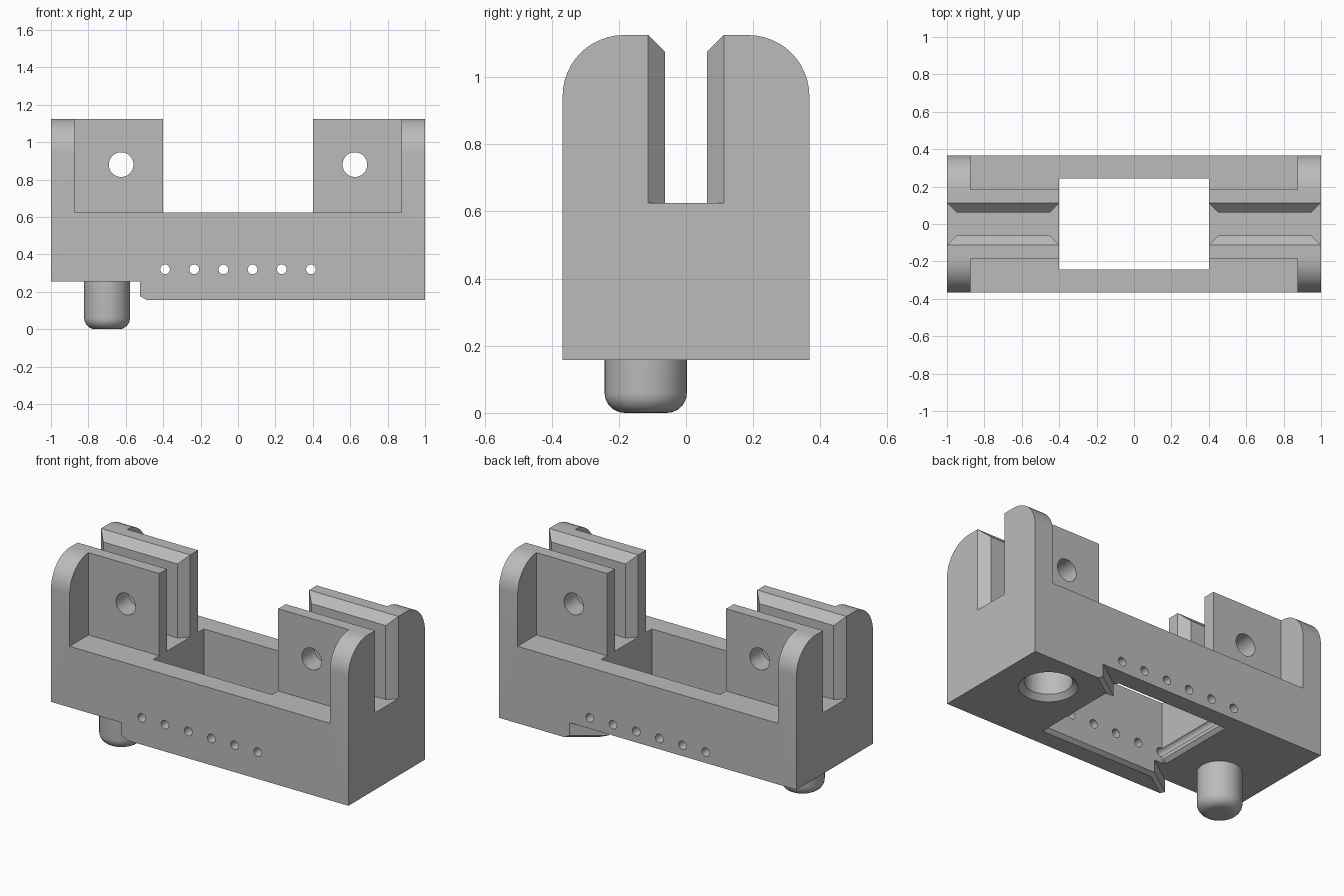
import bpy, bmesh
from math import sin, cos, pi, atan2
from mathutils import Matrix

cube = bpy.data.objects.get("Cube")
if cube:
    bpy.data.objects.remove(cube, do_unlink=True)

grey = bpy.data.materials.new("plain grey")
grey.use_nodes = True
grey.diffuse_color = (0.5, 0.5, 0.5, 1)
grey.node_tree.nodes["Principled BSDF"].inputs["Base Color"].default_value = (0.5, 0.5, 0.5, 1)

# Main dimensions
HALF_Y, LOW, HIGH, DECK, TOP = 0.3675, 0.157, 0.254, 0.625, 1.125
WALL_Y, TOWER_X, PLATE_X = 0.1855, 0.4, 0.875
OPEN_Y, BEVEL = 0.2425, 0.02


def make_object(name, bm):
    bmesh.ops.recalc_face_normals(bm, faces=bm.faces)
    mesh = bpy.data.meshes.new(name)
    bm.to_mesh(mesh)
    bm.free()
    mesh.materials.append(grey)
    obj = bpy.data.objects.new(name, mesh)
    bpy.context.collection.objects.link(obj)
    return obj


def loft(name, bottom, top):
    """Closed solid between two matching loops of 3D points."""
    bm = bmesh.new()
    a = [bm.verts.new(p) for p in bottom]
    b = [bm.verts.new(p) for p in top]
    bm.faces.new(a)
    bm.faces.new(b)
    n = len(a)
    for i in range(n):
        j = (i + 1) % n
        bm.faces.new((a[i], a[j], b[j], b[i]))
    return make_object(name, bm)


def prism_z(name, pts, z0, z1):
    return loft(name, [(x, y, z0) for x, y in pts], [(x, y, z1) for x, y in pts])


def prism_x(name, pts, half):
    return loft(name, [(-half, y, z) for y, z in pts], [(half, y, z) for y, z in pts])


def rect(x0, x1, y0, y1):
    return [(x0, y0), (x1, y0), (x1, y1), (x0, y1)]


def lathe(name, profile, x, y, steps=48):
    """Spin a profile of (radius, z) points about a vertical axis."""
    bm = bmesh.new()
    rings = [[bm.verts.new((x + r * cos(2 * pi * i / steps), y + r * sin(2 * pi * i / steps), z))
              for i in range(steps)] for r, z in profile]
    for a, b in zip(rings, rings[1:]):
        for i in range(steps):
            j = (i + 1) % steps
            bm.faces.new((a[i], a[j], b[j], b[i]))
    bm.faces.new(rings[0])
    bm.faces.new(rings[-1])
    return make_object(name, bm)


def cross_hole(x, z, r, steps):
    """Cylinder cutter running front to back."""
    bm = bmesh.new()
    bmesh.ops.create_cone(bm, cap_ends=True, segments=steps, radius1=r, radius2=r, depth=2,
                          matrix=Matrix.Translation((x, 0, z)) @ Matrix.Rotation(pi / 2, 4, 'X'))
    return make_object("hole_cutter", bm)


def cut(target, cutter):
    cutter.hide_render = True
    mod = target.modifiers.new("cut", 'BOOLEAN')
    mod.operation, mod.solver, mod.object = 'DIFFERENCE', 'EXACT', cutter
    bpy.context.view_layer.objects.active = target
    bpy.ops.object.modifier_apply(modifier=mod.name)
    bpy.data.objects.remove(cutter, do_unlink=True)


# Body: block with rounded upper shoulders, extruded along its length
radius = HALF_Y - WALL_Y
arc = [(WALL_Y + radius * cos(a), TOP - radius + radius * sin(a))
       for a in (pi / 2 * i / 12 for i in range(13))]
outline = [(-HALF_Y, LOW), (HALF_Y, LOW)] + arc + [(-y, z) for y, z in reversed(arc)]
body = prism_x("holder_body", outline, 1)

# Slots along both towers, flared at their ends and along the top
half_slot = [(-1.05, 0.1625), (-0.95, 0.0625), (-0.45, 0.0625), (-0.4, 0.1125)]
half_slot += [(-x, y) for x, y in reversed(half_slot)]
slot = half_slot + [(x, -y) for x, y in reversed(half_slot)]
cut(body, prism_z("slot_cutter", slot, DECK, 1.5))
cut(body, prism_x("flare_cutter", [(-0.0625, 1.075), (0.0625, 1.075), (0.1625, 1.175), (-0.1625, 1.175)], 1.1))

# Clear the middle and the sides of the towers in one plan shape
side = [(-PLATE_X, -1), (PLATE_X, -1), (PLATE_X, -WALL_Y), (TOWER_X, -WALL_Y)]
plan = side + [(x, -y) for x, y in reversed(side)]
plan += [(-PLATE_X, WALL_Y), (-TOWER_X, WALL_Y), (-TOWER_X, -WALL_Y), (-PLATE_X, -WALL_Y)]
cut(body, prism_z("tower_cutter", plan, DECK, 1.5))

# Central opening with a bevelled lower rim
cut(body, prism_z("opening_cutter", rect(-TOWER_X, TOWER_X, -OPEN_Y, OPEN_Y), -0.2, 0.9))


def rim(z, x1, y0, grow_x, grow_y):
    e, b = 0.005, BEVEL
    low = rect(-TOWER_X - b - e, x1 + grow_x * (b + e), y0 - grow_y * (b + e), OPEN_Y + b + e)
    high = rect(-TOWER_X, x1, y0, OPEN_Y)
    return loft("rim_cutter", [(x, y, z - e) for x, y in low], [(x, y, z + b) for x, y in high])


cut(body, rim(LOW, TOWER_X, -OPEN_Y, 1, 1))

# Raised underside beyond a diagonal step with a bevelled edge
angle = atan2(HALF_Y, 0.525)
d, n = (cos(angle), sin(angle)), (-sin(angle), cos(angle))
step = [(0, HIGH), (2, HIGH), (2, 0), (BEVEL - LOW - 2 * BEVEL, 0), (0, LOW + BEVEL)]
ends = [[(n[0] * u + d[0] * t, n[1] * u + d[1] * t, z) for u, z in step] for t in (-2, 2)]
cut(body, loft("step_cutter", *ends))
cut(body, rim(HIGH, 0.33, -0.23, 0, 0))

# Round holes through the towers and a row through the long walls
for x in (-0.625, 0.625):
    cut(body, cross_hole(x, 0.88, 0.066, 32))
for i in range(6):
    cut(body, cross_hole(-0.39 + 0.156 * i, 0.32, 0.026, 20))

# Socket under the left end with a bevelled mouth
cut(body, lathe("socket_cutter", [(0.17, LOW - 0.01), (0.13, LOW + 0.03), (0.13, 0.42)], 0.7, 0.12))

# Locating pin under the right end with a rounded tip
PIN_R, FILLET = 0.1225, 0.06
tip = [(PIN_R - FILLET + FILLET * sin(a), FILLET - FILLET * cos(a))
       for a in (pi / 2 * i / 8 for i in range(9))]
pin = lathe("locating_pin", tip + [(PIN_R, HIGH + 0.02)], -0.7, -0.12)

# Smooth the curved faces, keep the edges sharp
for obj in (body, pin):
    bpy.ops.object.select_all(action='DESELECT')
    obj.select_set(True)
    bpy.context.view_layer.objects.active = obj
    bpy.ops.object.shade_smooth_by_angle(angle=pi / 6)
